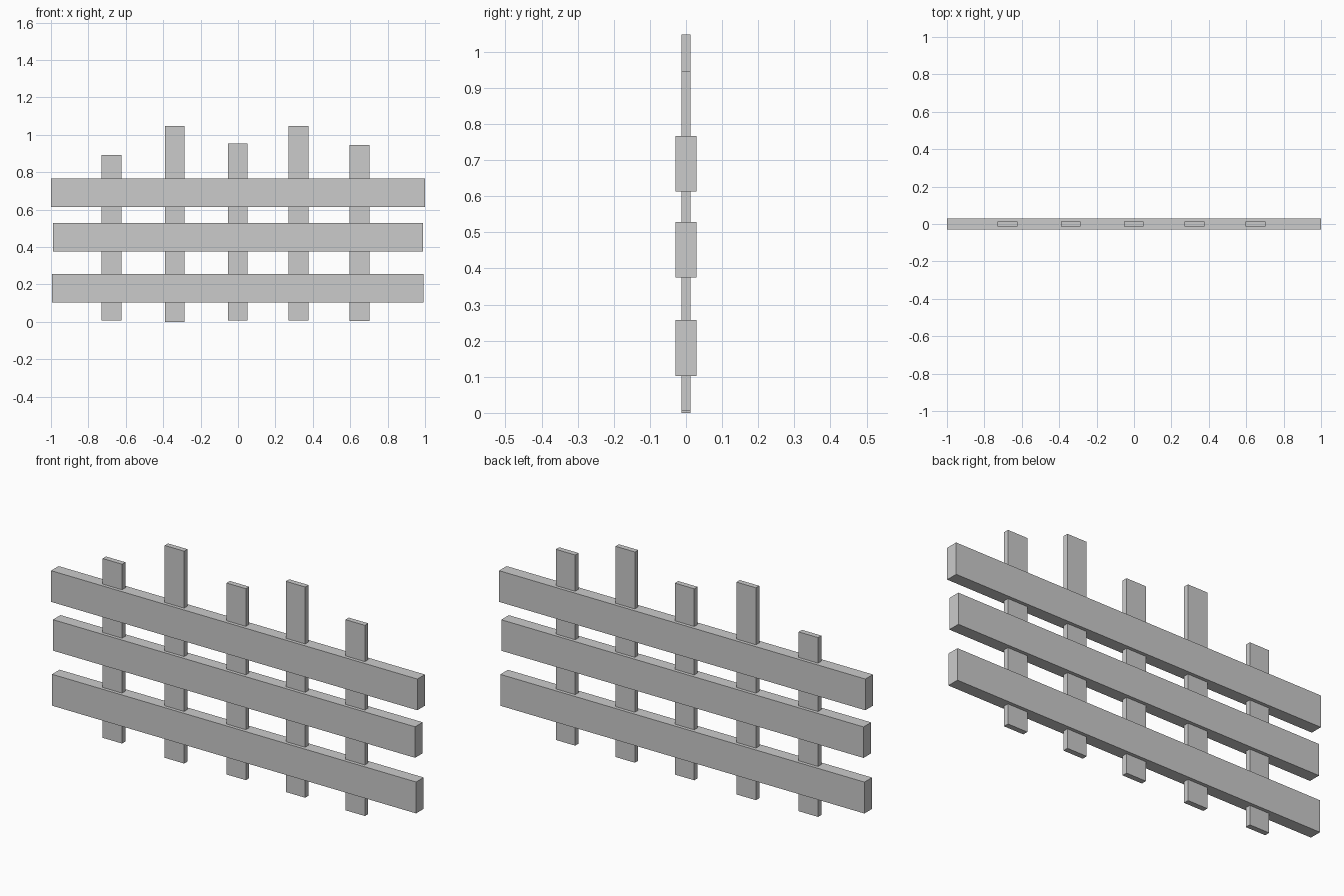
import bpy

if "Cube" in bpy.data.objects:
    bpy.data.objects.remove(bpy.data.objects["Cube"])


def board(name, x0, x1, thickness, z0, z1):
    """Axis-aligned plank centred on y = 0."""
    bpy.ops.mesh.primitive_cube_add(size=1, location=((x0 + x1) / 2, 0, (z0 + z1) / 2))
    ob = bpy.context.object
    ob.name = name
    ob.scale = (x1 - x0, thickness, z1 - z0)
    bpy.ops.object.transform_apply(location=False, rotation=False, scale=True)
    return ob


# Horizontal rails: left, right, bottom, top
rails = [
    (-0.995, 0.993, 0.102, 0.257),
    (-0.99, 0.988, 0.375, 0.528),
    (-1.0, 1.0, 0.613, 0.767),
]
for i, (x0, x1, z0, z1) in enumerate(rails, 1):
    board(f"rail_{i}", x0, x1, 0.059, z0, z1)

# Uneven upright pickets running through the rails: centre x, bottom, top
pickets = [
    (-0.677, 0.008, 0.893),
    (-0.338, 0.0, 1.048),
    (-0.001, 0.008, 0.953),
    (0.323, 0.008, 1.048),
    (0.649, 0.005, 0.946),
]
for i, (x, z0, z1) in enumerate(pickets, 1):
    board(f"picket_{i}", x - 0.053, x + 0.053, 0.026, z0, z1)
